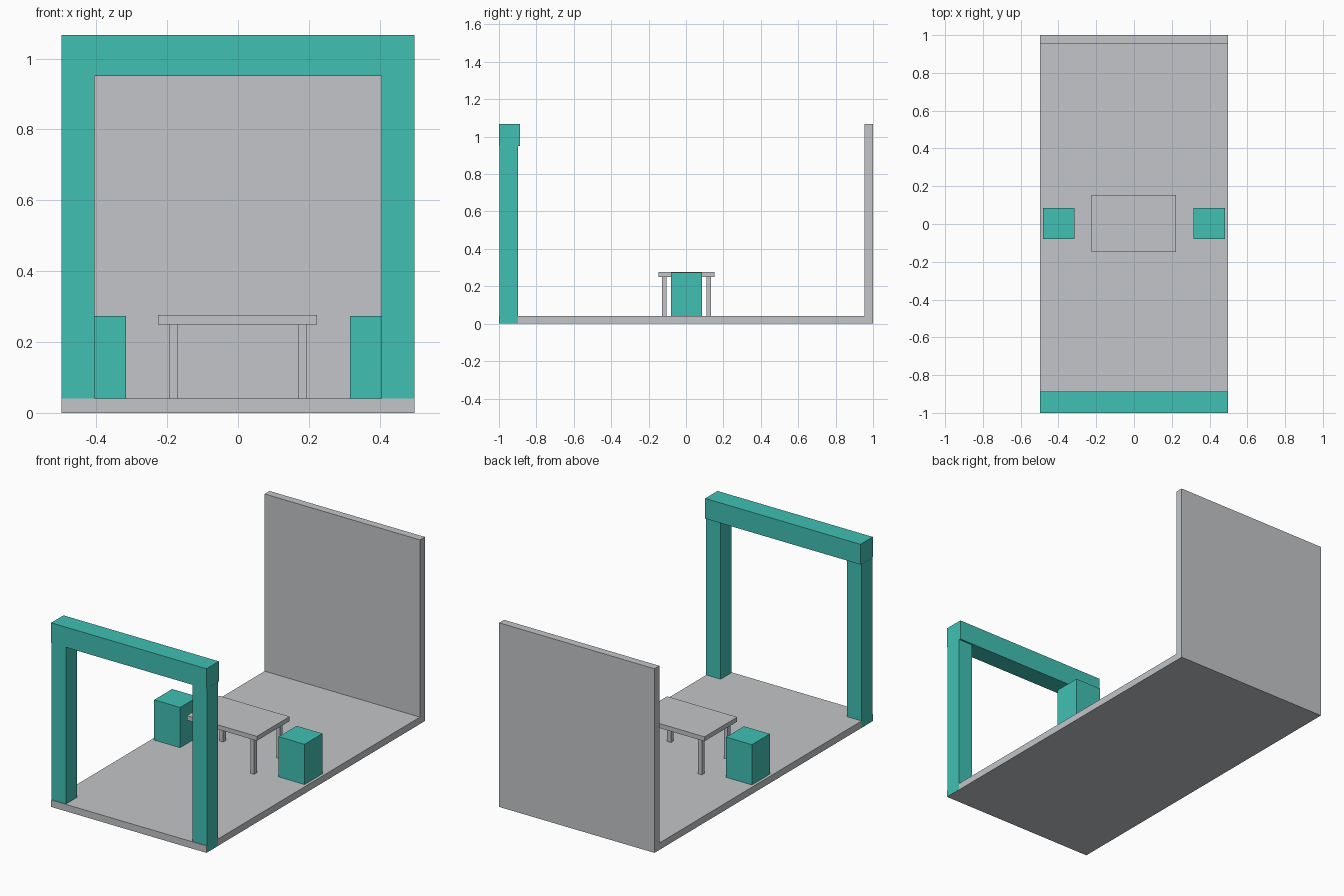
import bpy
import bmesh

default = bpy.data.objects.get("Cube")
if default:
    bpy.data.objects.remove(default, do_unlink=True)


def make_material(name, rgb):
    mat = bpy.data.materials.new(name)
    mat.use_nodes = True
    color = (*rgb, 1.0)
    mat.diffuse_color = color
    mat.node_tree.nodes["Principled BSDF"].inputs["Base Color"].default_value = color
    return mat


grey = make_material("light grey", (0.54, 0.56, 0.58))
teal = make_material("teal", (0.051, 0.53, 0.45))


def box(name, mat, xs, ys, zs):
    """Box spanning the given (low, high) range on each axis."""
    bm = bmesh.new()
    bmesh.ops.create_cube(bm, size=1)
    for v in bm.verts:
        v.co = [r[1] if c > 0 else r[0] for c, r in zip(v.co, (xs, ys, zs))]
    mesh = bpy.data.meshes.new(name)
    bm.to_mesh(mesh)
    bm.free()
    mesh.materials.append(mat)
    obj = bpy.data.objects.new(name, mesh)
    bpy.context.collection.objects.link(obj)
    return obj


def span(center, width):
    return (center - width / 2, center + width / 2)


half = 0.498
floor_top = 0.04
wall_height = 1.067

# Floor slab and back wall
box("floor", grey, (-half, half), (-1, 1), (0, floor_top))
box("back_wall", grey, (-half, half), (0.955, 1), (floor_top, wall_height))

# Front gateway: the posts pass through the floor, flush with its sides
box("gate_beam", teal, (-half, half), (-1, -0.887), (0.95, wall_height))
for side, s in (("left", 1), ("right", -1)):
    box("gate_post_" + side, teal, span(s * 0.452, 0.093),
        (-0.996, -0.897), (0.0005, 0.95))

# Table
mid_y = 0.003
box("table_top", grey, span(-0.001, 0.449), span(mid_y, 0.3), (0.25, 0.276))
for side, s in (("left", 1), ("right", -1)):
    for end, e in (("front", -1), ("back", 1)):
        box(f"table_leg_{end}_{side}", grey, span(s * 0.182 - 0.001, 0.024),
            span(mid_y + e * 0.118, 0.024), (floor_top, 0.25))

# Block stools on both sides of the table
for side, s in (("left", 1), ("right", -1)):
    box("stool_" + side, teal, span(s * 0.399, 0.166),
        span(mid_y, 0.164), (floor_top, 0.273))
